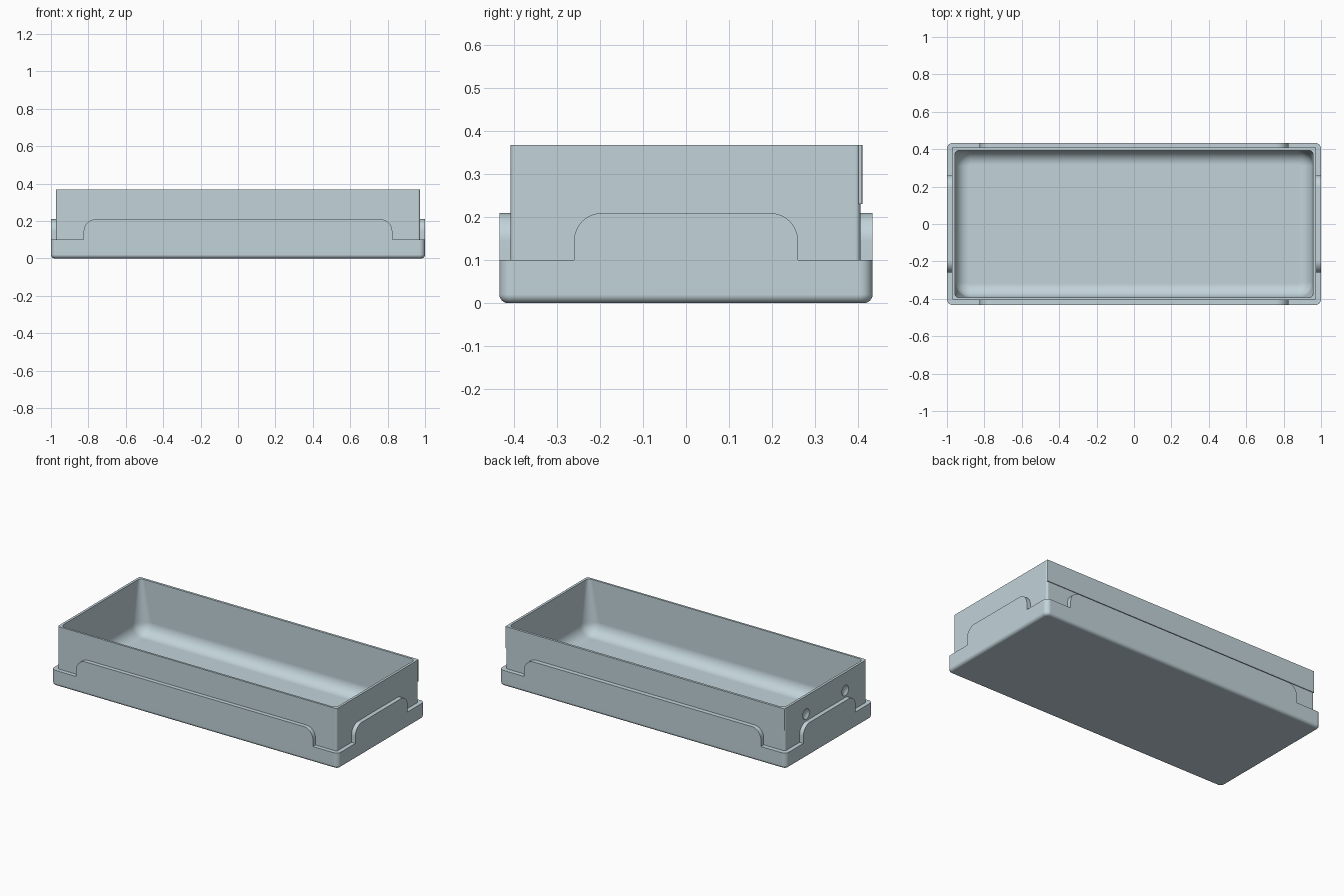
import bpy, bmesh, math
from mathutils import Vector

if "Cube" in bpy.data.objects:
    bpy.data.objects.remove(bpy.data.objects["Cube"])

grey = bpy.data.materials.new("pale blue grey")
grey.diffuse_color = (0.54, 0.655, 0.70, 1)
grey.use_nodes = True
grey.node_tree.nodes["Principled BSDF"].inputs["Base Color"].default_value = grey.diffuse_color


def finish(name, bm):
    bmesh.ops.recalc_face_normals(bm, faces=bm.faces)
    mesh = bpy.data.meshes.new(name)
    bm.to_mesh(mesh)
    bm.free()
    mesh.materials.append(grey)
    ob = bpy.data.objects.new(name, mesh)
    bpy.context.collection.objects.link(ob)
    return ob


def smooth(ob):
    bpy.ops.object.select_all(action='DESELECT')
    ob.select_set(True)
    bpy.context.view_layer.objects.active = ob
    bpy.ops.object.shade_smooth_by_angle(angle=math.radians(30))
    mod = ob.modifiers.new("flat_weighting", 'WEIGHTED_NORMAL')
    mod.keep_sharp = True


def ring(bm, z, x, y, r, cy=0.0, seg=8):
    """Rounded rectangle of half sizes x, y and corner radius r."""
    verts = []
    for q, (sx, sy) in enumerate(((1, 1), (-1, 1), (-1, -1), (1, -1))):
        for i in range(seg + 1):
            a = math.pi / 2 * (q + i / seg)
            verts.append(bm.verts.new((sx * (x - r) + r * math.cos(a),
                                       sy * (y - r) + r * math.sin(a) + cy, z)))
    return verts


def loft(name, sections):
    bm = bmesh.new()
    rings = [ring(bm, *s) for s in sections]
    for a, b in zip(rings, rings[1:]):
        for i in range(len(a)):
            j = (i + 1) % len(a)
            bm.faces.new((a[i], a[j], b[j], b[i]))
    bm.faces.new(rings[0])
    bm.faces.new(rings[-1])
    return finish(name, bm)


# Base skirt: rounded bottom edge, flat ledge, open inside to take the tray
f = 0.02
sections = []
for i in range(7):
    a = math.pi / 2 * i / 6
    d = f * (1 - math.sin(a))
    sections.append((f * (1 - math.cos(a)), 1 - d, 0.433 - d, 0.03 - d))
sections += [(0.10, 1, 0.433, 0.03), (0.10, 0.966, 0.399, 0.015), (0.025, 0.966, 0.399, 0.015)]
smooth(loft("base_skirt", sections))

# Tray: outer wall, rim and hollow with a filleted floor
X = 0.9735
sections = [(0.02, X, 0.40575, 0.012, -0.00125),
            (0.367, X, 0.40575, 0.012, -0.00125),
            (0.367, 0.958, 0.394, 0.025)]
floor_z, fr = 0.035, 0.075
for i in range(11):
    a = math.pi / 2 * i / 10
    d = fr * (1 - math.cos(a))
    sections.append((floor_z + fr * (1 - math.sin(a)), 0.956 - d, 0.392 - d, 0.08 - d))
tray = loft("tray", sections)

# Shallow round dents in both end walls
hole_r, depth = 0.033, 0.013
R = (hole_r ** 2 + depth ** 2) / (2 * depth)
for sx in (-1, 1):
    for y in (-0.195, 0.195):
        bm = bmesh.new()
        bmesh.ops.create_uvsphere(bm, u_segments=64, v_segments=48, radius=R)
        for v in bm.verts:
            v.co = Vector((v.co.z, v.co.y, v.co.x)) + Vector((sx * (X - depth + R), y, 0.253))
        cutter = finish("dent_cutter", bm)
        cutter.hide_render = True
        mod = tray.modifiers.new("cut", 'BOOLEAN')
        mod.operation = 'DIFFERENCE'
        mod.solver = 'EXACT'
        mod.object = cutter
        bpy.ops.object.select_all(action='DESELECT')
        bpy.context.view_layer.objects.active = tray
        tray.select_set(True)
        bpy.ops.object.modifier_apply(modifier=mod.name)
        bpy.data.objects.remove(cutter)
smooth(tray)

# Fine raised lip along the upper back wall
smooth(loft("back_lip", [(z, 0.9735, 0.0045, 0.004, 0.4045) for z in (0.23, 0.367)]))


# Raised panels standing on the skirt, one per side
def panel(name, half, face, back, turn):
    r, low, top = 0.065, 0.10, 0.209
    pts = [(half, low)]
    pts += [(half - r + r * math.cos(a), top - r + r * math.sin(a))
            for a in (math.pi / 2 * i / 10 for i in range(11))]
    pts += [(-u, z) for u, z in reversed(pts)]
    bm = bmesh.new()
    c, s = round(math.cos(turn)), round(math.sin(turn))
    loops = [[bm.verts.new((u * c + d * s, u * s - d * c, z)) for u, z in pts]
             for d in (face, back)]
    n = len(pts)
    for i in range(n):
        j = (i + 1) % n
        bm.faces.new((loops[0][i], loops[0][j], loops[1][j], loops[1][i]))
    bm.faces.new(loops[0])
    bm.faces.new(loops[1])
    smooth(finish(name, bm))


panel("front_panel", 0.825, 0.433, 0.403, 0)
panel("right_panel", 0.26, 1.0, 0.968, math.pi / 2)
panel("back_panel", 0.825, 0.433, 0.403, math.pi)
panel("left_panel", 0.26, 1.0, 0.968, -math.pi / 2)
